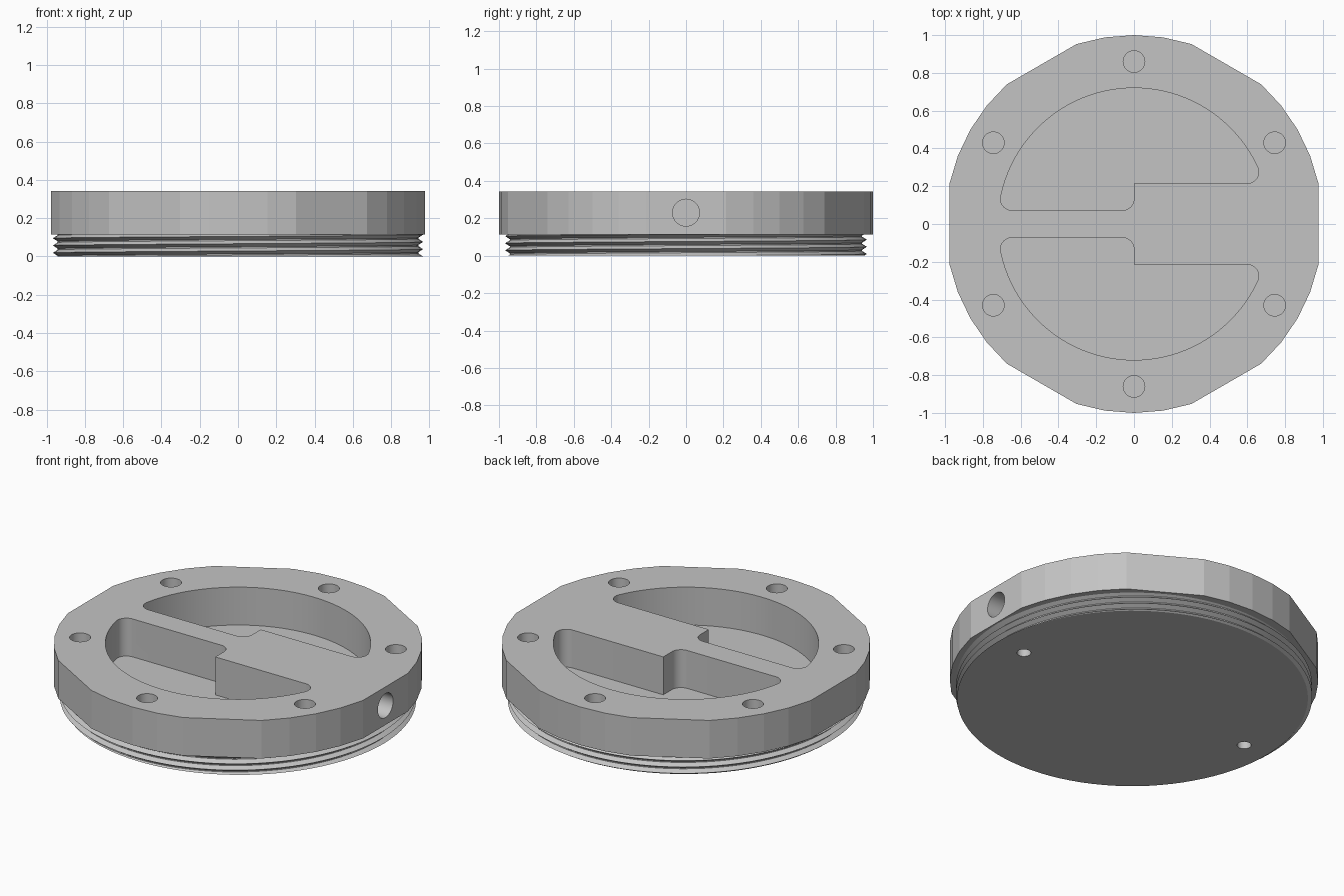
import bpy, bmesh
from math import sin, cos, acos, pi, radians, degrees, atan2, sqrt
from mathutils import Matrix

old = bpy.data.objects.get("Cube")
if old:
    bpy.data.objects.remove(old, do_unlink=True)

TOP, SEAT, FLOOR = 0.342, 0.114, 0.115
FLAT = 0.977          # distance of the six flats from the axis

grey = bpy.data.materials.new("plain grey")
grey.use_nodes = True
GREY = (0.55, 0.55, 0.55, 1)
grey.diffuse_color = GREY
grey.node_tree.nodes["Principled BSDF"].inputs["Base Color"].default_value = GREY


def make(name, bm):
    bmesh.ops.recalc_face_normals(bm, faces=bm.faces)
    mesh = bpy.data.meshes.new(name)
    bm.to_mesh(mesh)
    bm.free()
    mesh.materials.append(grey)
    ob = bpy.data.objects.new(name, mesh)
    bpy.context.collection.objects.link(ob)
    return ob


def activate(ob):
    bpy.ops.object.select_all(action='DESELECT')
    ob.select_set(True)
    bpy.context.view_layer.objects.active = ob


def arc(cx, cy, r, a0, a1, n):
    steps = [radians(a0 + (a1 - a0) * i / n) for i in range(n + 1)]
    return [(cx + r * cos(a), cy + r * sin(a)) for a in steps]


def prism(name, outline, z0, z1):
    bm = bmesh.new()
    rings = [[bm.verts.new((x, y, z)) for x, y in outline] for z in (z0, z1)]
    n = len(outline)
    for i in range(n):
        j = (i + 1) % n
        bm.faces.new((rings[0][i], rings[0][j], rings[1][j], rings[1][i]))
    for ring in rings:
        bm.faces.new(ring)
    return make(name, bm)


def drill(name, x, y, r, z0, z1):
    return prism(name, arc(x, y, r, 0, 360, 48)[:-1], z0, z1)


def cut(targets, cutter):
    cutter.hide_render = True
    for ob in targets:
        mod = ob.modifiers.new("cut", 'BOOLEAN')
        mod.operation, mod.solver, mod.object = 'DIFFERENCE', 'EXACT', cutter
        activate(ob)
        bpy.ops.object.modifier_apply(modifier=mod.name)
    bpy.data.objects.remove(cutter, do_unlink=True)


# Round head with six flats
half = degrees(acos(FLAT))
outline = []
for k in range(6):
    outline += arc(0, 0, 1, 60 * k + half, 60 * k + 60 - half, 4)
head = prism("head", outline, SEAT, TOP)

# Threaded plug: a helical skin trimmed flat at both ends
PITCH, COLS = 0.038, 96
PROFILE = [(0, 0.967), (0.42, 0.942), (0.58, 0.942)]
bm = bmesh.new()
grid = []
for i in range(COLS):
    a = 2 * pi * i / COLS
    grid.append([bm.verts.new((r * cos(a), r * sin(a), PITCH * (i / COLS + turn + p)))
                 for turn in range(-2, 6) for p, r in PROFILE])
rows = len(grid[0])
for i in range(COLS):
    step = 3 if i == COLS - 1 else 0
    here, there = grid[i], grid[(i + 1) % COLS]
    for j in range(rows - 1 - step):
        bm.faces.new((here[j], there[j + step], there[j + step + 1], here[j + 1]))
for z, up in ((0, -1), (SEAT, 1)):
    bmesh.ops.bisect_plane(bm, geom=bm.verts[:] + bm.edges[:] + bm.faces[:], dist=1e-6,
                           plane_co=(0, 0, z), plane_no=(0, 0, up), clear_outer=True)
bmesh.ops.holes_fill(bm, edges=[e for e in bm.edges if e.is_boundary], sides=0)
plug = make("threaded_plug", bm)

# Two mirrored finger pockets leaving a stepped grip bar between them
R, F, LOW, HIGH = 0.72, 0.06, 0.073, 0.215


def corner(y):
    cy = y + F
    cx = sqrt((R - F) ** 2 - cy ** 2)
    return cx, cy, degrees(atan2(cy, cx))


rx, ry, ra = corner(HIGH)
lx, ly, la = corner(LOW)
pocket = (arc(rx, ry, F, -90, ra, 20)
          + arc(0, 0, R, ra, 180 - la, 64)[1:-1]
          + arc(-lx, ly, F, 180 - la, 270, 20)
          + arc(-F, LOW + F, F, -90, 0, 16)
          + [(0, HIGH)])
for side in (1, -1):
    cut([head], prism("pocket_cutter", [(x, side * y) for x, y in pocket], FLOOR, TOP + 0.1))

# Ring of six blind holes in the top
for k in range(6):
    a = radians(30 + 60 * k)
    cut([head], drill("top_hole_cutter", 0.86 * cos(a), 0.86 * sin(a), 0.057, 0.14, TOP + 0.1))

# Cross hole bored into the grip bar from the side
bore = drill("side_hole_cutter", 0, 0, 0.072, 0.4, 1.2)
bore.data.transform(Matrix.Translation((0, 0, 0.23)) @ Matrix.Rotation(pi / 2, 4, 'Y'))
cut([head], bore)

# Two small holes in the underside
for side in (1, -1):
    cut([head, plug], drill("bottom_hole_cutter", 0.78 * side, 0, 0.038, -0.1, 0.2))

# Smooth the curved walls and thread, keep the facets of the head
for ob, angle in ((head, 8), (plug, 25)):
    activate(ob)
    bpy.ops.object.shade_smooth_by_angle(angle=radians(angle))
